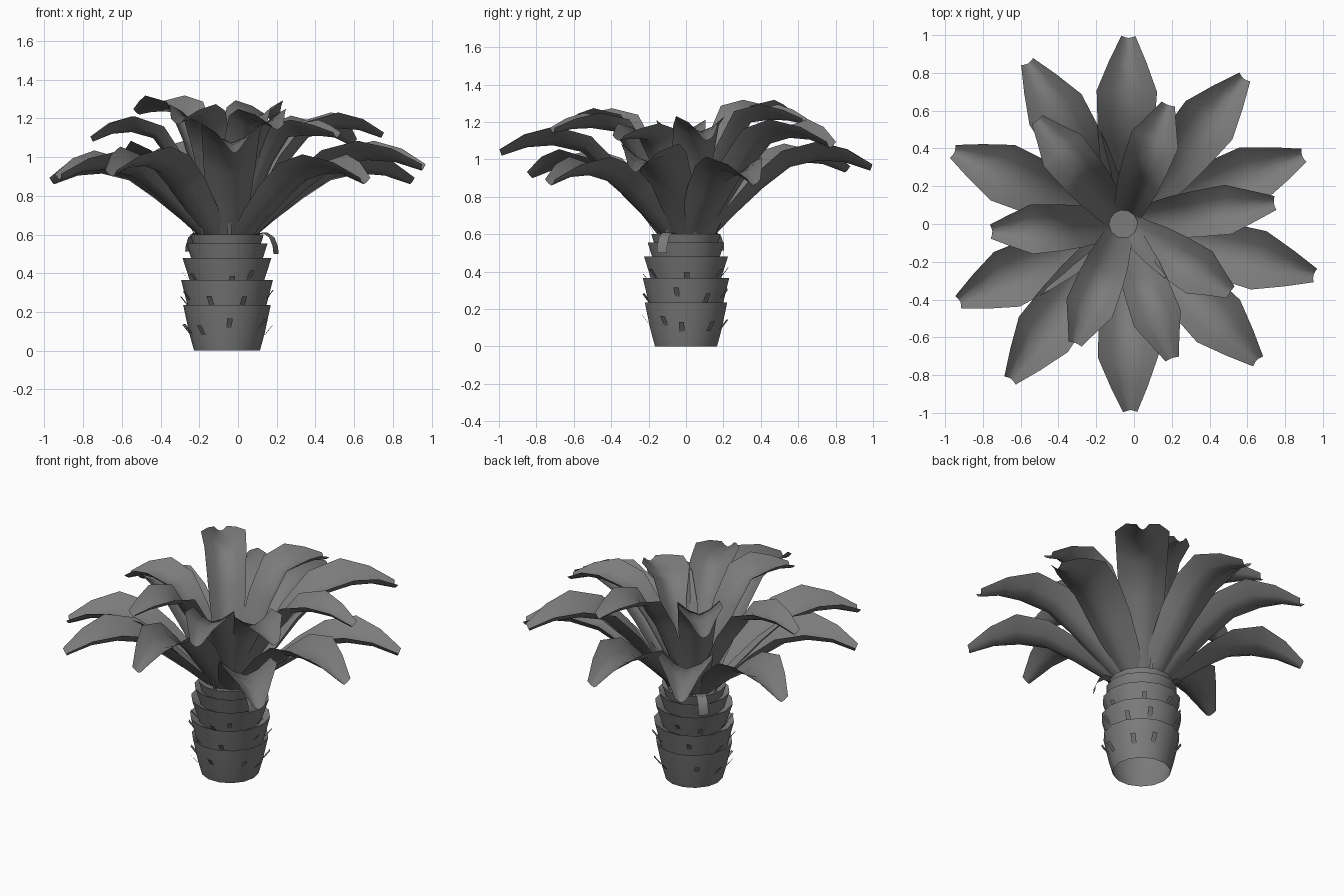
import bpy, math, random
from mathutils import Vector

if "Cube" in bpy.data.objects:
    bpy.data.objects.remove(bpy.data.objects["Cube"])

random.seed(4)
CX = -0.057  # trunk axis, slightly left of centre

grey = bpy.data.materials.new("dark_grey")
grey.diffuse_color = (.2, .2, .2, 1)
grey.use_nodes = True
grey.node_tree.nodes["Principled BSDF"].inputs["Base Color"].default_value = grey.diffuse_color


def make(name, verts, faces, angle=50):
    me = bpy.data.meshes.new(name)
    me.from_pydata([tuple(v) for v in verts], [], faces)
    me.materials.append(grey)
    me.update()
    ob = bpy.data.objects.new(name, me)
    bpy.context.collection.objects.link(ob)
    bpy.ops.object.select_all(action='DESELECT')
    ob.select_set(True)
    bpy.context.view_layer.objects.active = ob
    bpy.ops.object.shade_smooth_by_angle(angle=math.radians(angle))
    return ob


def grid_faces(rows, cols):
    return [(i * cols + j, i * cols + j + 1, (i + 1) * cols + j + 1, (i + 1) * cols + j)
            for i in range(rows - 1) for j in range(cols - 1)]


# Trunk: stacked flaring collars, open underneath
profile = [(.17, 0), (.195, .09), (.226, .235), (.198, .21), (.237, .365), (.185, .34),
           (.23, .48), (.178, .455), (.21, .555), (.17, .535), (.19, .60), (.0, .57)]
N = 14
verts, faces = [], []
for r, z in profile[:-1]:
    for k in range(N):
        a = 2 * math.pi * k / N
        verts.append((CX + r * math.cos(a), r * math.sin(a), z))
verts.append((CX, 0, profile[-1][1]))
last = len(profile) - 2
for k in range(N):
    k2 = (k + 1) % N
    for i in range(last):
        faces.append((i * N + k, i * N + k2, (i + 1) * N + k2, (i + 1) * N + k))
    faces.append((last * N + k, last * N + k2, len(verts) - 1))
make("trunk", verts, faces, 40)


# Fronds: channelled blades that rise, arch over and end in a narrow tip
def frond(name, tx, ty, zt, r0, wide, arch):
    d = Vector((tx - CX, ty, 0))
    R = d.length
    d.normalize()
    side = Vector((-d.y, d.x, 0))
    h = zt - .57
    rs = [r0 + (R - r0) * f for f in (0, .15, .33, .5, .68, .84, 1)]
    zs = [.57, .57 + .36 * h, .57 + .75 * h, zt + .02 * arch, zt + .055 * arch, zt + .045 * arch, zt]
    half = [.075, .11, .135, .15, .16, .098, .037]
    lift = [.035, .055, .08, .095, .10, .07, .035]
    pts = [Vector((CX, 0, 0)) + d * r + Vector((0, 0, z)) for r, z in zip(rs, zs)]
    n_rows = len(pts)
    vs = []
    for i, p in enumerate(pts):
        t = (pts[min(i + 1, n_rows - 1)] - pts[max(i - 1, 0)]).normalized()
        n = t.cross(side)
        if n.z < 0:
            n = -n
        w = half[i] * (wide if 0 < i < n_rows - 1 else 1)
        for u in (-1, -.5, 0, .5, 1):
            vs.append(p + side * (u * w) + n * (lift[i] * wide * abs(u) ** 1.6))
    make(name, vs, grid_faces(n_rows, 5), 60)


outer = [(-.03, .985, .94), (.58, .77, 1.06), (.89, .36, .86), (.95, -.27, .93), (.65, -.72, .86),
         (-.02, -.985, 1.02), (-.65, -.82, .90), (-.92, -.41, .88), (-.95, .38, .86), (-.56, .85, .93)]
# inner fronds: tip x, y, z and how strongly the blade arches over
inner = [(.18, .63, 1.19, .4), (.74, .11, 1.10, .9), (.51, -.36, 1.10, .2), (.20, -.71, 1.14, .5),
         (-.31, -.63, 1.17, .4), (-.75, -.04, 1.08, .9), (-.51, .55, 1.22, .3)]
for i, (x, y, z) in enumerate(outer):
    frond(f"outer_frond_{i}", x, y, z, .13, 1, 1)
for i, (x, y, z, arch) in enumerate(inner):
    frond(f"inner_frond_{i}", x, y, z, .07, .82, arch)


# Bark spikes: small flat slips leaning out of each collar
def strip(name, a, path, w):
    d = Vector((math.cos(a), math.sin(a), 0))
    s = Vector((-d.y, d.x, 0)) * w / 2
    vs = []
    for r, z in path:
        c = Vector((CX, 0, z)) + d * r
        vs += [c - s, c + s]
    make(name, vs, grid_faces(len(path), 2), 60)


for row, (z, r, count) in enumerate([(.13, .195, 9), (.28, .205, 8), (.39, .19, 8)]):
    for k in range(count):
        a = 2 * math.pi * (k + .5 * (row % 2)) / count + random.uniform(-.2, .2)
        dz = random.uniform(-.025, .02)
        strip(f"bark_spike_{row}_{k}", a, [(r, z - .03 + dz), (r + .04, z + .02 + dz)], .028)
for k in range(7):
    a = 2 * math.pi * k / 7 + .3
    strip(f"crown_spike_{k}", a, [(.16, .58), (.20, .66)], .02)

# Curled dead strips at the crown
for k, (deg, s) in enumerate([(-27, 1), (137, .85)]):
    path = [(.17, .60), (.17 + .05 * s, .61), (.17 + .09 * s, .585), (.17 + .11 * s, .54),
            (.17 + .115 * s, .58 - .08 * s)]
    strip(f"curled_strip_{k}", math.radians(deg), path, .06)
